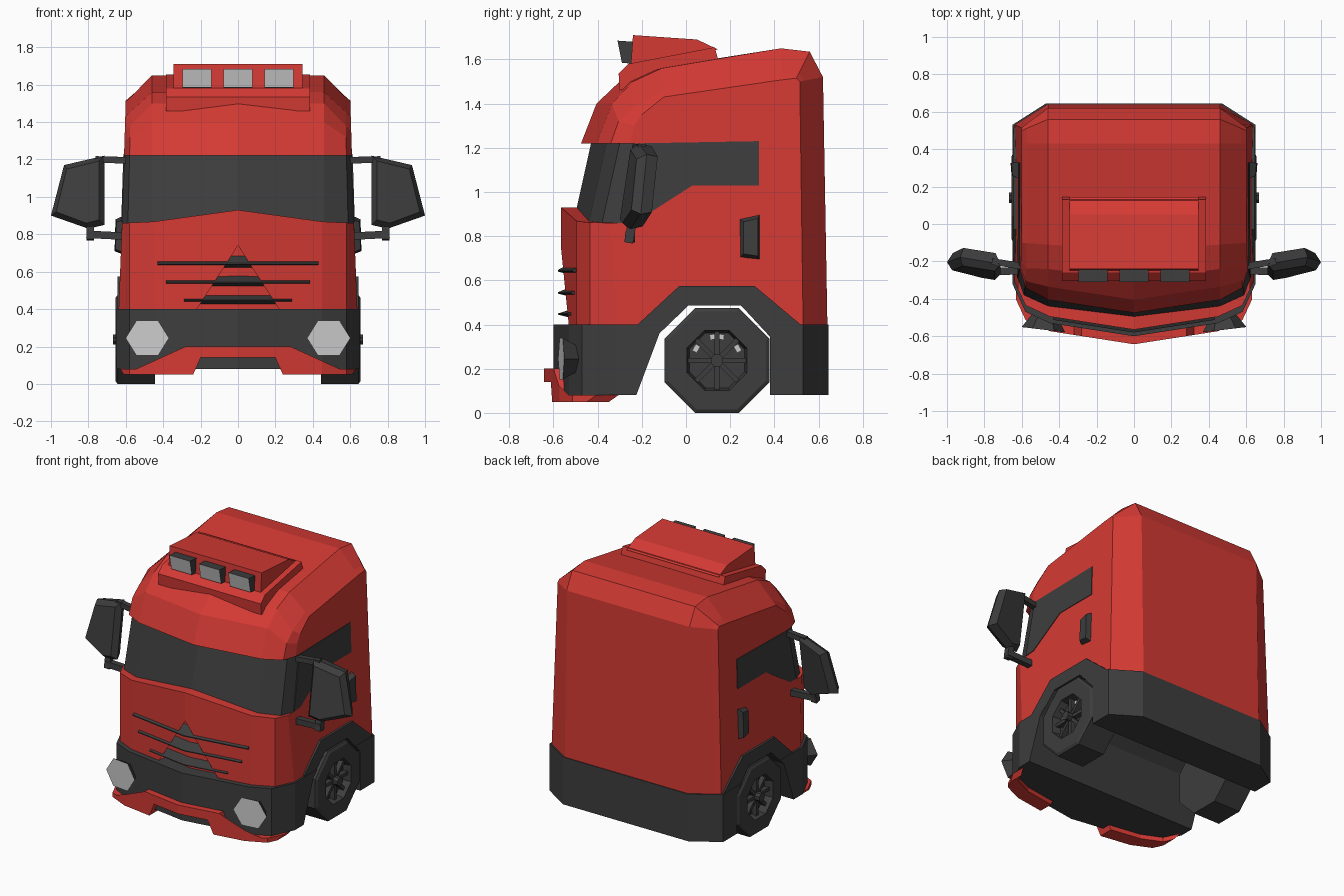
import bpy, bmesh, math
from mathutils import Vector, Matrix

if "Cube" in bpy.data.objects:
    bpy.data.objects.remove(bpy.data.objects["Cube"])


def material(name, col):
    m = bpy.data.materials.new(name)
    m.diffuse_color = (*col, 1)
    m.use_nodes = True
    m.node_tree.nodes["Principled BSDF"].inputs["Base Color"].default_value = m.diffuse_color
    return m


RED = material("red paint", (0.66, 0.042, 0.034))
DARK = material("dark grey", (0.047, 0.047, 0.047))
LIGHT = material("light grey", (0.60, 0.60, 0.60))


def finish(name, bm, mats, mirror=False):
    if mirror:
        d = bmesh.ops.duplicate(bm, geom=bm.verts[:] + bm.edges[:] + bm.faces[:])
        for v in d["geom"]:
            if isinstance(v, bmesh.types.BMVert):
                v.co.x *= -1
    bmesh.ops.recalc_face_normals(bm, faces=bm.faces[:])
    me = bpy.data.meshes.new(name)
    bm.to_mesh(me)
    bm.free()
    for m in mats:
        me.materials.append(m)
    ob = bpy.data.objects.new(name, me)
    bpy.context.collection.objects.link(ob)
    return ob


def extrude(bm, a, b):
    """Closed prism between two matching loops of points."""
    va, vb = [bm.verts.new(p) for p in a], [bm.verts.new(p) for p in b]
    n = len(va)
    faces = [bm.faces.new(va), bm.faces.new(vb)]
    for i in range(n):
        bm.faces.new((va[i], va[(i + 1) % n], vb[(i + 1) % n], vb[i]))
    return faces


def prism_x(name, yz, x0, x1, mat, mirror=False, xfun=lambda z: 0):
    bm = bmesh.new()
    extrude(bm, [(x0 + xfun(z), y, z) for y, z in yz], [(x1 + xfun(z), y, z) for y, z in yz])
    return finish(name, bm, [mat], mirror)


def both(half):
    """Mirror a half outline, running from x=0 to x=0."""
    return half + [(-x, z) for x, z in reversed(half) if x > 0]


BEND = [(0, 0), (.45, .07), (.58, .13), (.65, .28)]


def bend(x):
    x = abs(x)
    for (a, ya), (b, yb) in zip(BEND, BEND[1:]):
        if x <= b:
            return ya + (yb - ya) * (x - a) / (b - a)
    return .28


def bent(name, xz, y, depth, mat, apex=None):
    """Front plate from an x-z outline, wrapped round the curved nose."""
    bm = bmesh.new()
    front = [(x, 0, z if apex is None else apex + (z - apex) * .1) for x, z in xz]
    extrude(bm, front, [(x, depth, z) for x, z in xz])
    bmesh.ops.triangulate(bm, faces=bm.faces[:])
    for c in (-.58, -.45, 0, .45, .58):
        bmesh.ops.bisect_plane(bm, geom=bm.verts[:] + bm.edges[:] + bm.faces[:],
                               plane_co=(c, 0, 0), plane_no=(1, 0, 0))
    for v in bm.verts:
        v.co.y += y + bend(v.co.x)
    return finish(name, bm, [mat])


def box(bm, mat4, size):
    bmesh.ops.create_cube(bm, size=1, matrix=mat4 @ Matrix.Diagonal((*size, 1)))


def beam(bm, a, b, w):
    a, b = Vector(a), Vector(b)
    rot = (b - a).to_track_quat('Z', 'Y').to_matrix().to_4x4()
    box(bm, Matrix.Translation((a + b) / 2) @ rot, (w, w, (b - a).length))


def cut(ob, yz):
    c = prism_x("cutter", yz, -.9, .9, DARK)
    c.hide_render = True
    m = ob.modifiers.new("cut", 'BOOLEAN')
    m.operation, m.solver, m.object = 'DIFFERENCE', 'EXACT', c
    bpy.context.view_layer.objects.active = ob
    bpy.ops.object.modifier_apply(modifier="cut")
    bpy.data.objects.remove(c)


def side(z):
    return .635 - .035 * (z - .4) / 1.12


# Cab shell: profiles at the centre, roof edge, corner and side, lofted across
mid = [(-.51, .4), (-.51, .86), (-.43, 1.22), (-.475, 1.22), (-.405, 1.4), (-.3, 1.5),
       (-.14, 1.56), (.43, 1.65), (.56, 1.635), (.62, 1.52), (.64, .4)]
out = [(-.29, .4), (-.29, .86), (-.21, 1.22), (-.25, 1.22), (-.235, 1.3), (-.2, 1.35),
       (-.1, 1.43), (.43, 1.507), (.5, 1.515), (.515, 1.5), (.53, .4)]
inset = [.07, .07, .07, .07, .07, .06, .03, 0, 0, 0, 0]
bulge = [.06, .06, .06, .06, .05, .03, 0, 0, 0, 0, 0]
c0 = [Vector((0, y, z)) for y, z in mid]
c1 = [Vector((.46, y + d, z)) for (y, z), d in zip(mid, inset)]
c3 = [Vector((side(z), y, z)) for y, z in out]
c2 = [a.lerp(b, .8) - Vector((0, d, 0)) for a, b, d in zip(c1, c3, bulge)]
flip = lambda c: [Vector((-p.x, p.y, p.z)) for p in c]
bm = bmesh.new()
cols = [[bm.verts.new(p) for p in c] for c in (flip(c3), flip(c2), flip(c1), c0, c1, c2, c3)]
n = len(mid)
for a, b in zip(cols, cols[1:]):
    for j in range(n):
        k = (j + 1) % n
        f = bm.faces.new((a[j], a[k], b[k], b[j]))
        f.material_index = 1 if j == 1 else 0       # windscreen strip
bm.faces.new(cols[0])
bm.faces.new(cols[-1])
cab = finish("cab_shell", bm, [RED, DARK])
cut(cab, [(-.15, .3), (-.15, .41), (-.02, .53), (.3, .53), (.44, .41), (.44, .3)])

# Dark lower body and wheel arch surround
plan = both([(0, -.6), (.45, -.53), (.58, -.47), (.65, -.32), (.65, .53), (.47, .645)])
bm = bmesh.new()
extrude(bm, [(x, y, .08) for x, y in plan], [(x, y, .4) for x, y in plan])
lower = finish("lower_body", bm, [DARK])
arch = prism_x("wheel_arch_surround", [(-.22, .399), (-.03, .575), (.31, .575), (.52, .399)],
               -.645, .645, DARK)
for ob in (lower, arch):
    cut(ob, [(-.22, 0), (-.225, .08), (-.12, .36), (.01, .485), (.25, .485), (.38, .345), (.38, 0)])

# Nose panel with grille opening, slats and bumper lip
bent("nose_panel", both([(0, .93), (.45, .868), (.62, .86), (.638, .4), (.22, .4),
                         (.43, .58), (.43, .74), (0, .74)]), -.565, .1, RED)
for i, (w, z0, z1) in enumerate([(.43, .62, .69), (.385, .52, .58), (.29, .425, .475)]):
    bent(f"grille_slat_{i + 1}", [(-w, z0), (w, z0), (w, z1), (-w, z1)], -.58, .08, DARK,
         apex=z0 + .022)
bent("bumper_lip", both([(0, .2), (.28, .2), (.32, .08), (.63, .08), (.61, .05),
                         (.24, .05), (.2, .14), (0, .14)]), -.643, .1, RED)

# Side windows and door handles
prism_x("side_windows", [(-.29, .865), (-.22, .87), (.03, 1.03), (.33, 1.03), (.33, 1.23),
                         (-.22, 1.22)], -.004, .004, DARK, True, side)
bm = bmesh.new()
extrude(bm, [(.61, .24, .70), (.61, .335, .69), (.61, .335, .9), (.61, .24, .88)],
        [(.655, .26, .72), (.66, .325, .71), (.655, .325, .88), (.65, .26, .865)])
finish("door_handles", bm, [DARK], True)

# Headlights: hexagonal housings with light lenses
bm = bmesh.new()
rot = Matrix.Translation((.485, -.565, .245)) @ Matrix.Rotation(.12, 4, 'Z')
ring = lambda r, y: [rot @ Vector((r * math.cos(i * math.pi / 3), y, .92 * r * math.sin(i * math.pi / 3)))
                     for i in range(6)]
lens = extrude(bm, ring(.117, 0), ring(.06, .09))
lens[0].material_index = 1
finish("headlights", bm, [DARK, LIGHT], True)

# Roof light bar: plinth, box and three lamps
prism_x("roof_plinth", [(-.3, 1.46), (-.305, 1.535), (-.26, 1.58), (.13, 1.655), (.148, 1.59)],
        -.385, .385, RED)
prism_x("roof_light_box", [(-.25, 1.57), (-.24, 1.71), (.05, 1.69), (.145, 1.645)], -.345, .345, RED)
bm = bmesh.new()
for x in (-.22, 0, .22):
    loop = [(-.31, 1.685), (-.24, 1.68), (-.24, 1.58), (-.29, 1.585)]
    extrude(bm, [(x - .077, y, z) for y, z in loop], [(x + .077, y, z) for y, z in loop])
bmesh.ops.recalc_face_normals(bm, faces=bm.faces[:])
for f in bm.faces:
    f.material_index = 1 if f.normal.y < -.8 else 0
finish("roof_lamps", bm, [DARK, LIGHT])

# Mirrors: tapered leaning heads on arms
head = [(.715, 1.22), (.93, 1.17), (1.0, .9), (.8, .83), (.715, .85)]
lean = lambda x, z, d: (x, -.215 + .2 * (x - .8) + .15 * (z - 1.03) + d, z)
bm = bmesh.new()
extrude(bm, [lean(.86 + (x - .86) * .8, 1.03 + (z - 1.03) * .85, -.05) for x, z in head],
        [lean(x, z, -.01) for x, z in head])
extrude(bm, [lean(x, z, -.01) for x, z in head],
        [lean(.84 + (x - .84) * .8, 1.03 + (z - 1.03) * .93, .045) for x, z in head])
finish("mirror_heads", bm, [DARK], True)
bm = bmesh.new()
beam(bm, (.57, -.23, 1.195), (.76, -.2, 1.2), .035)
beam(bm, (.61, -.25, .79), (.81, -.255, .8), .04)
beam(bm, (.79, -.26, .77), (.79, -.24, .88), .04)
finish("mirror_arms", bm, [DARK], True)

# Wheels: eight-sided tyre with recessed rim, spokes and hub
hub = Matrix.Translation((0, .14, .2375))
bm = bmesh.new()
prof = [(.05, .445), (.257, .445), (.257, .645), (.24, .655), (.147, .655), (.135, .60), (.03, .60), (.03, .668)]
rings = [[bm.verts.new(hub @ Vector((x, r * math.cos(math.pi * (k + .5) / 4), r * math.sin(math.pi * (k + .5) / 4))))
          for k in range(8)] for r, x in prof]
for a, b in zip(rings, rings[1:]):
    for k in range(8):
        bm.faces.new((a[k], a[(k + 1) % 8], b[(k + 1) % 8], b[k]))
bm.faces.new(rings[0])
bm.faces.new(rings[-1])
for k in range(8):
    t = Matrix.Rotation(k * math.pi / 4, 4, 'X')
    box(bm, hub @ t @ Matrix.Translation((.615, 0, .08)), (.035, .022, .11))
finish("wheels", bm, [DARK], True)
bm = bmesh.new()
for a in (-60, -8, 8, 60):
    t = Matrix.Rotation(math.radians(a), 4, 'X')
    box(bm, hub @ t @ Matrix.Translation((.602, 0, .108)), (.006, .03, .02))
finish("rim_highlight_plates", bm, [LIGHT], True)
